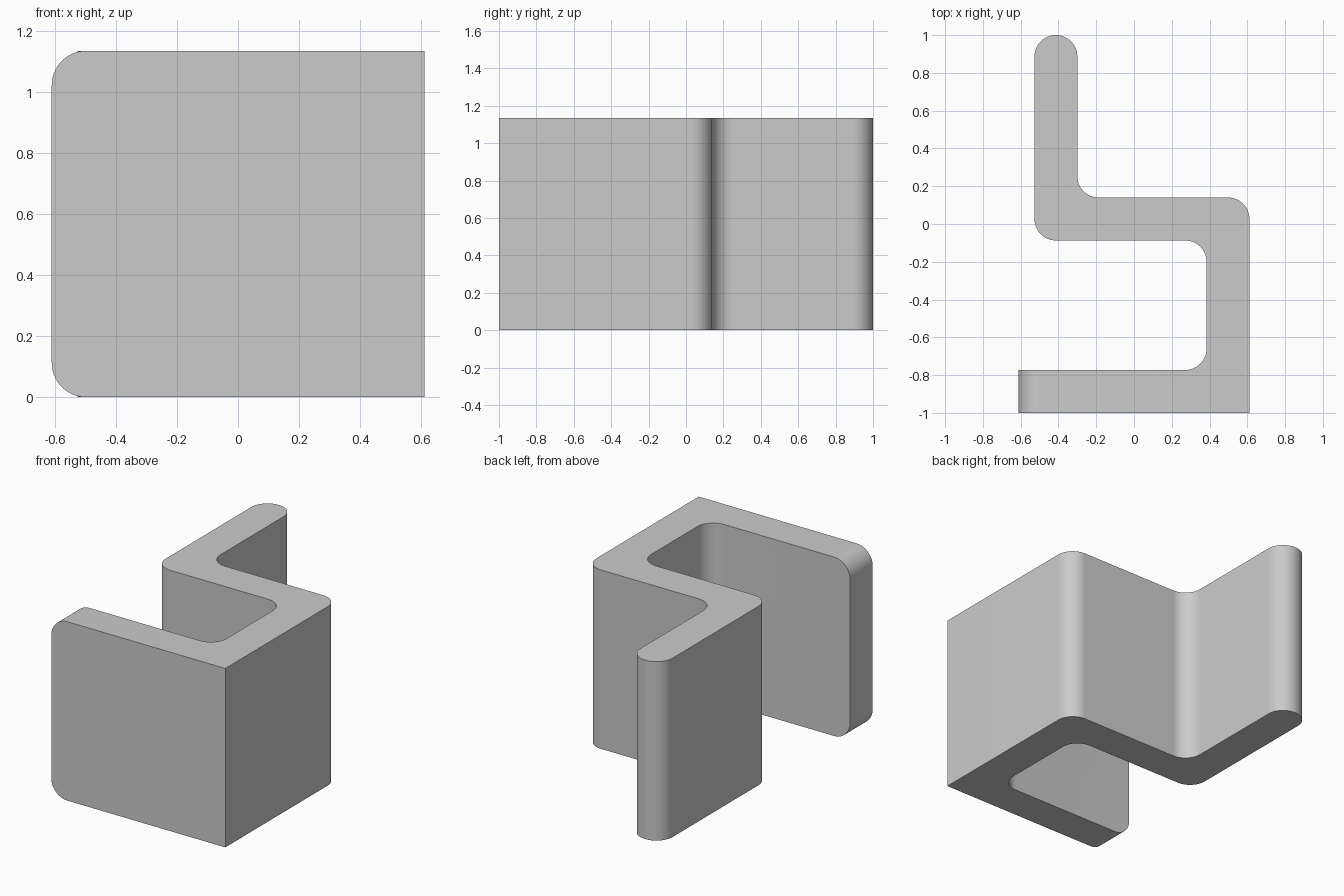
import bpy, bmesh, math
from mathutils import Vector

cube = bpy.data.objects.get("Cube")
if cube:
    bpy.data.objects.remove(cube, do_unlink=True)

HEIGHT = 1.136
THICK = 0.227
R = 0.113
SEGMENTS = 14
LEFT, RIGHT = -0.611, 0.611
STEM_X, STEP_Y = -0.3, 0.14


def fillet(prev, corner, nxt, r):
    """Points of a tangent arc that rounds one corner of the outline."""
    if r == 0:
        return [corner]
    a, b = (prev - corner).normalized(), (nxt - corner).normalized()
    # All corners are square, so the arc centre lies at r along both sides
    centre = corner + (a + b) * r
    angles = [math.pi / 2 * i / SEGMENTS for i in range(SEGMENTS + 1)]
    return [centre - b * r * math.cos(t) - a * r * math.sin(t) for t in angles]


# Outline of the bent strip: (x, y, corner radius), counter-clockwise
outline = [
    (LEFT, -1, 0), (RIGHT, -1, 0),
    (RIGHT, STEP_Y, R), (STEM_X, STEP_Y, R),
    (STEM_X, 1, R), (STEM_X - THICK, 1, R),
    (STEM_X - THICK, STEP_Y - THICK, R), (RIGHT - THICK, STEP_Y - THICK, R),
    (RIGHT - THICK, THICK - 1, R), (LEFT, THICK - 1, 0),
]
corners = [Vector((x, y, 0)) for x, y, r in outline]
points = []
for i, (x, y, r) in enumerate(outline):
    points += fillet(corners[i - 1], corners[i], corners[(i + 1) % len(corners)], r)

# Extrude the outline upward
bm = bmesh.new()
base = bm.faces.new([bm.verts.new(p) for p in points])
top = bmesh.ops.extrude_face_region(bm, geom=[base], use_keep_orig=True)
bmesh.ops.translate(bm, vec=(0, 0, HEIGHT),
                    verts=[v for v in top["geom"] if isinstance(v, bmesh.types.BMVert)])
bmesh.ops.recalc_face_normals(bm, faces=bm.faces)

# Round the top and bottom corners at the free end of the front plate
end_edges = [e for e in bm.edges
             if all(abs(v.co.x - LEFT) < 1e-4 for v in e.verts)
             and abs(e.verts[0].co.y - e.verts[1].co.y) > THICK / 2]
bmesh.ops.bevel(bm, geom=end_edges, offset=R, offset_type='OFFSET',
                segments=SEGMENTS, profile=0.5, affect='EDGES')
bmesh.ops.recalc_face_normals(bm, faces=bm.faces)

mesh = bpy.data.meshes.new("bent_bracket")
bm.to_mesh(mesh)
bm.free()
bracket = bpy.data.objects.new("bent_bracket", mesh)
bpy.context.collection.objects.link(bracket)

# Plain grey material
grey = bpy.data.materials.new("light grey")
grey.use_nodes = True
colour = (0.6, 0.6, 0.6, 1)
grey.diffuse_color = colour
grey.node_tree.nodes["Principled BSDF"].inputs["Base Color"].default_value = colour
mesh.materials.append(grey)

# Smooth the arcs and keep the edges sharp
bpy.ops.object.select_all(action='DESELECT')
bracket.select_set(True)
bpy.context.view_layer.objects.active = bracket
bpy.ops.object.shade_smooth_by_angle(angle=math.radians(30))
